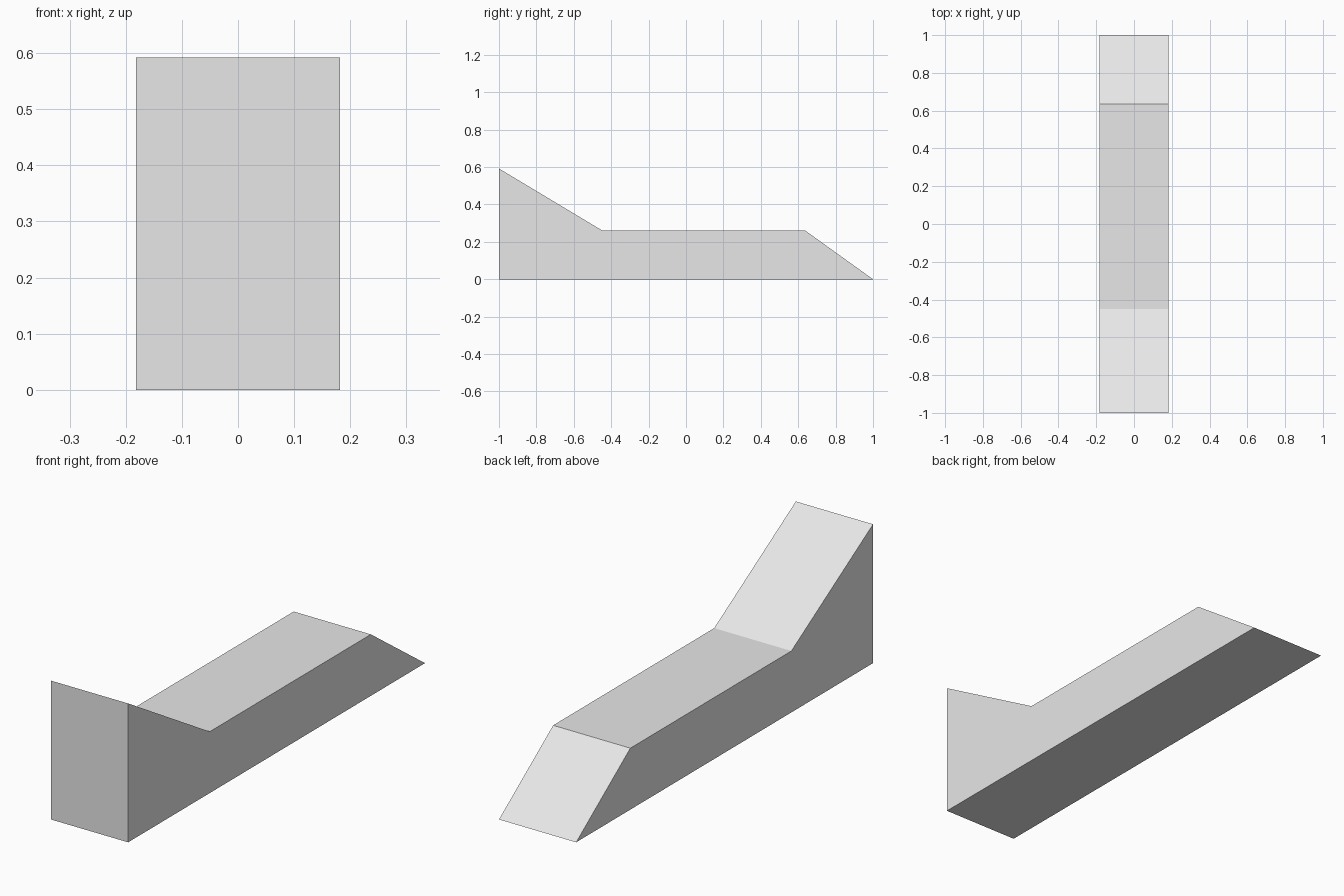
import bpy
import bmesh

# Remove the default object
cube = bpy.data.objects.get("Cube")
if cube:
    bpy.data.objects.remove(cube, do_unlink=True)

WIDTH = 0.364

# Single light grey material
GREY = (0.8, 0.8, 0.8, 1.0)
mat = bpy.data.materials.new("light_grey")
mat.use_nodes = True
mat.diffuse_color = GREY
mat.node_tree.nodes["Principled BSDF"].inputs["Base Color"].default_value = GREY

# Side profile (y, z): tall front, sloped shoulder, flat deck, ramp at the back
profile = [(-1, 0), (1, 0), (0.635, 0.262), (-0.45, 0.262), (-1, 0.592)]

# Extrude the profile across the width
bm = bmesh.new()
side = bm.faces.new([bm.verts.new((-WIDTH / 2, y, z)) for y, z in profile])
result = bmesh.ops.extrude_face_region(bm, geom=[side], use_keep_orig=True)
moved = [v for v in result["geom"] if isinstance(v, bmesh.types.BMVert)]
bmesh.ops.translate(bm, verts=moved, vec=(WIDTH, 0, 0))
bmesh.ops.recalc_face_normals(bm, faces=bm.faces)

mesh = bpy.data.meshes.new("ramp_block")
bm.to_mesh(mesh)
bm.free()
mesh.materials.append(mat)
bpy.context.collection.objects.link(bpy.data.objects.new("ramp_block", mesh))
